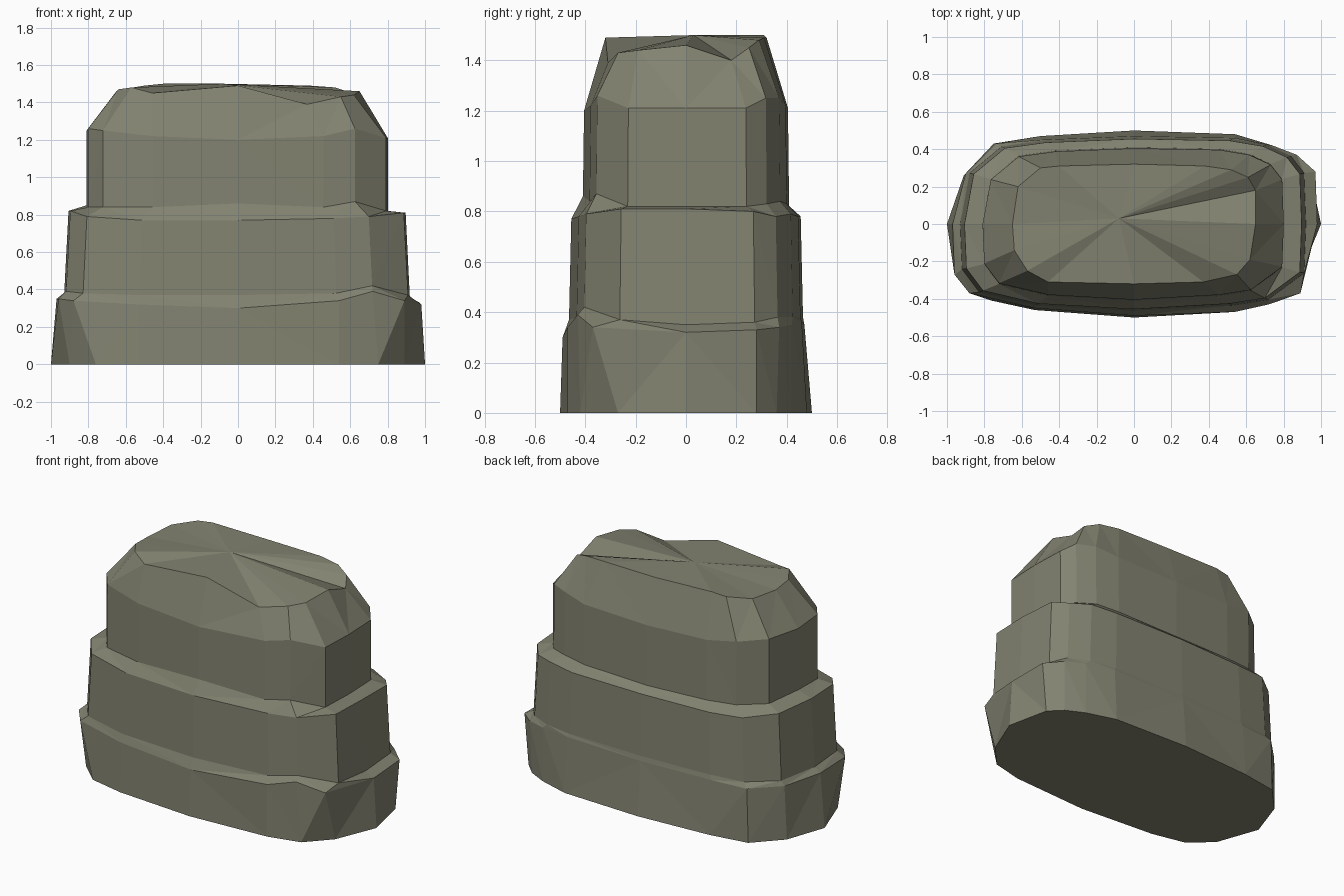
import bpy
import bmesh

if "Cube" in bpy.data.objects:
    bpy.data.objects.remove(bpy.data.objects["Cube"], do_unlink=True)


def make_material(name, colour):
    material = bpy.data.materials.new(name)
    material.use_nodes = True
    material.diffuse_color = colour
    material.node_tree.nodes["Principled BSDF"].inputs["Base Color"].default_value = colour
    return material


def ring(outline, heights, scale_x=1.0, scale_y=1.0):
    """Place an outline in hundredths of a unit at the given heights."""
    return [(x * scale_x / 100, y * scale_y / 100, z / 100)
            for (x, y), z in zip(outline, heights)]


def loft(name, rings, peak, material):
    """Skin the rings, close the underside and fan the crown to its peak."""
    bm = bmesh.new()
    loops = [[bm.verts.new(point) for point in points] for points in rings]
    count = len(loops[0])
    for lower, upper in zip(loops, loops[1:]):
        for i in range(count):
            j = (i + 1) % count
            bm.faces.new((lower[i], lower[j], upper[j], upper[i]))
    bm.faces.new(loops[0])
    tip = bm.verts.new(peak)
    for i in range(count):
        bm.faces.new((loops[-1][i], loops[-1][(i + 1) % count], tip))
    bmesh.ops.triangulate(bm, faces=[f for f in bm.faces if len(f.verts) == 4])
    bmesh.ops.recalc_face_normals(bm, faces=bm.faces)
    mesh = bpy.data.meshes.new(name)
    bm.to_mesh(mesh)
    bm.free()
    mesh.materials.append(material)
    rock = bpy.data.objects.new(name, mesh)
    bpy.context.collection.objects.link(rock)
    return rock


# Outlines run anticlockwise from the left side, seen from above
base_outline = [(100, 0), (94, 28), (86, 36), (74, 42), (54, 48), (0, 50),
                (-50, 47), (-75, 43), (-91, 26), (-100, 0), (-90, -28),
                (-76, -41), (-53, -46), (0, -50), (54, -47), (75, -42), (89, -27)]
ledge_outline = [(98, 0), (97, 28), (87, 37), (74, 42), (54, 46), (0, 47),
                 (-50, 45), (-74, 43), (-90, 27), (-97, 0), (-96, -27),
                 (-88, -37), (-53, -45), (0, -49), (54, -47), (72, -43), (89, -37)]
tier_outline = [(91, 0), (90, 27), (83, 36), (70, 42), (52, 45), (0, 46),
                (-48, 44), (-70, 41), (-87, 27), (-92, 0), (-91, -24),
                (-82, -36), (-52, -43), (0, -46), (52, -43), (71, -40), (90, -26)]
crown_outline = [(65, 0), (65, 18), (61, 25), (52, 29), (38, 31), (0, 32),
                 (-40, 31), (-50, 30), (-62, 20), (-65, 0), (-64, -14),
                 (-57, -25), (-46, -31), (0, -32), (37, -31), (55, -27), (62, -19)]

# Uneven edge heights of each ledge, in the same order
foot_rim = [32, 33, 34, 35, 36, 35, 35, 35, 35, 35, 35, 34, 32, 30, 34, 39, 34]
tier_foot = [35, 36, 38, 38, 38, 38, 38, 38, 38, 38, 39, 38, 37, 37, 38, 42, 37]
tier_rim = [81, 80, 78, 79, 78, 78, 78, 79, 81, 82, 82, 79, 77, 77, 78, 79, 81]
upper_foot = [82, 82, 83, 84, 83, 82, 83, 84, 84, 85, 84, 84, 84, 86, 84, 87, 82]
shoulder = [121, 121, 125, 125, 122, 121, 122, 125, 126, 125, 126, 125, 122, 120, 122, 126, 121]
crown_rim = [146, 140, 145, 148, 149, 149, 150, 149, 147, 146, 147, 148, 145, 149, 139, 143, 144]

# Stacked rock: broad foot, middle tier, upper tier, bevelled crown
stone = make_material("olive grey stone", (0.225, 0.225, 0.165, 1))
loft("stepped_rock", [
    ring(base_outline, [0] * len(base_outline)),
    ring(ledge_outline, foot_rim),
    ring(tier_outline, tier_foot, 1.01, 1.01),
    ring(tier_outline, tier_rim, 0.985, 0.99),
    ring(tier_outline, upper_foot, 0.88, 0.89),
    ring(tier_outline, shoulder, 0.88, 0.88),
    ring(crown_outline, crown_rim),
], (-0.08, 0.03, 1.5), stone)
